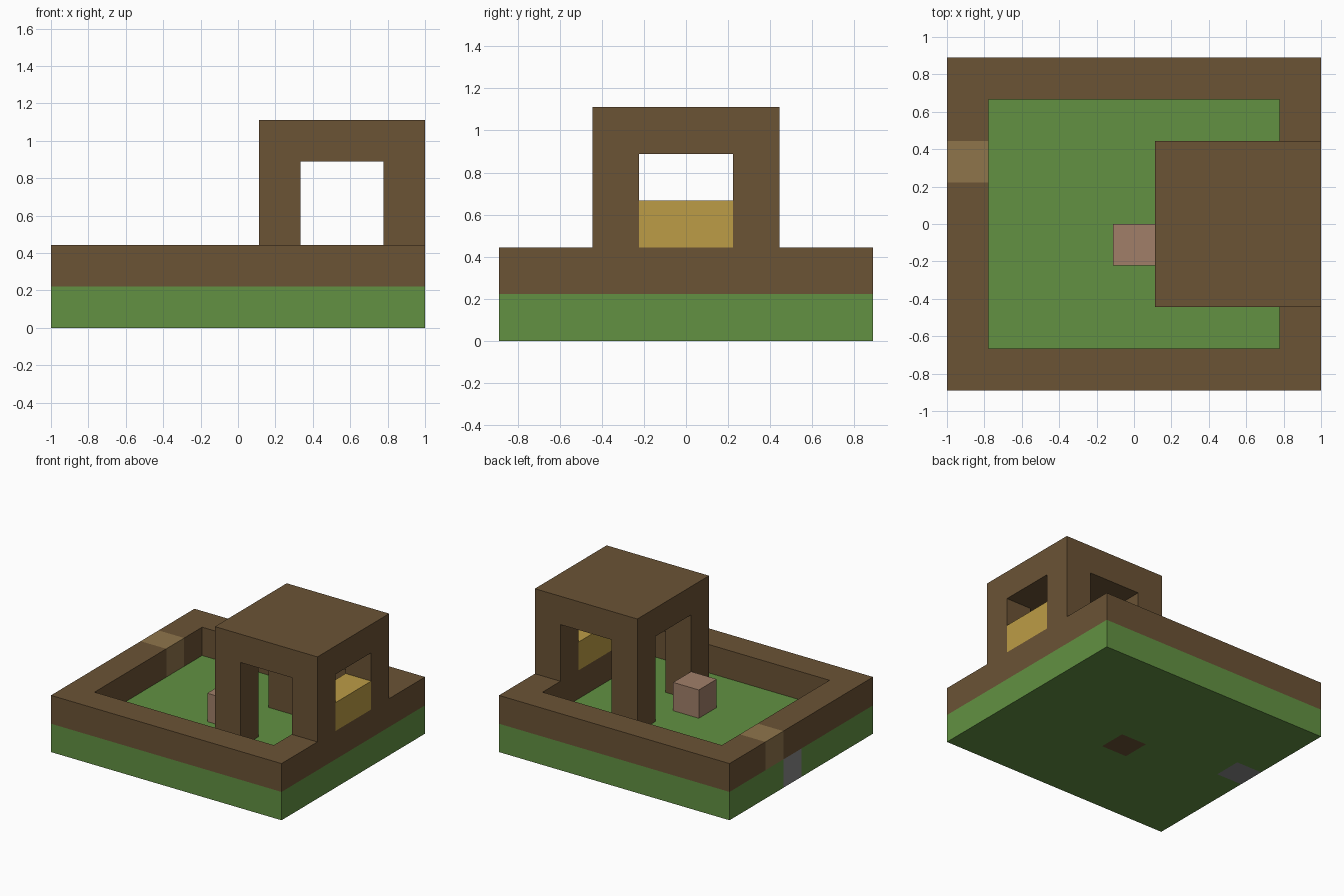
import bpy
import bmesh
from itertools import product
from mathutils import Vector

old = bpy.data.objects.get("Cube")
if old:
    bpy.data.objects.remove(old, do_unlink=True)

CELL = 2 / 9
CORNER = Vector((-4.5, -4.0, 0.0))


def material(name, rgb):
    """Flat material from 8-bit display colour, stored as linear."""
    linear = [((c / 255 + 0.055) / 1.055) ** 2.4 for c in rgb]
    mat = bpy.data.materials.new(name)
    mat.use_nodes = True
    mat.diffuse_color = (*linear, 1)
    bsdf = next(n for n in mat.node_tree.nodes if n.type == 'BSDF_PRINCIPLED')
    bsdf.inputs["Base Color"].default_value = (*linear, 1)
    return mat


def box(x, y, z):
    """Set of block cells; each range is (first, last) inclusive."""
    return set(product(*(range(a, b + 1) for a, b in (x, y, z))))


def cell(x, y, z):
    return {(x, y, z)}


grass = material("grass green", (98, 145, 66))
wood = material("wood brown", (107, 83, 53))
gold = material("straw gold", (188, 156, 70))
tan = material("light wood tan", (143, 117, 75))
pink = material("clay pink", (161, 127, 105))
gray = material("stone gray", (136, 136, 136))

# Single accent blocks
stone = cell(0, 4, 0)
buried = cell(4, 3, 0)
gate = cell(0, 5, 1)
clay = cell(4, 3, 1)

# Ground and the low wall around the yard
ground = box((0, 8), (0, 7), (0, 0)) - stone - buried
yard_wall = box((0, 8), (0, 7), (1, 1)) - box((1, 7), (1, 6), (1, 1)) - gate

# Hut: four corner posts, a flat roof and a half-height panel
posts = set()
for y in (2, 5):
    posts |= box((5, 5), (y, y), (1, 3)) | box((8, 8), (y, y), (2, 3))
roof = box((5, 8), (2, 5), (4, 4))
panel = box((8, 8), (3, 4), (2, 2))

parts = {
    "ground": (ground, grass),
    "yard_wall": (yard_wall, wood),
    "hut_posts": (posts, wood),
    "hut_roof": (roof, wood),
    "window_panel": (panel, gold),
    "gate_block": (gate, tan),
    "clay_block": (clay, pink),
    "stone_block": (stone, gray),
    "buried_block": (buried, wood),
}
solid = set().union(*(cells for cells, _ in parts.values()))


def build(name, cells, mat):
    """Build only the block faces that are open to the air."""
    bm = bmesh.new()
    for pos in sorted(cells):
        centre = Vector(pos) + Vector((0.5, 0.5, 0.5)) + CORNER
        for axis, sign in product(range(3), (-1, 1)):
            normal = Vector((0, 0, 0))
            normal[axis] = sign
            if tuple(int(p + n) for p, n in zip(pos, normal)) in solid:
                continue
            u = Vector((0, 0, 0))
            u[(axis + 1) % 3] = 0.5
            v = normal.cross(u)
            mid = centre + normal * 0.5
            loop = (mid - u - v, mid + u - v, mid + u + v, mid - u + v)
            bm.faces.new([bm.verts.new(p * CELL) for p in loop])
    bmesh.ops.remove_doubles(bm, verts=bm.verts, dist=0.001)
    mesh = bpy.data.meshes.new(name)
    bm.to_mesh(mesh)
    bm.free()
    mesh.materials.append(mat)
    bpy.context.collection.objects.link(bpy.data.objects.new(name, mesh))


for part_name, (part_cells, part_mat) in parts.items():
    build(part_name, part_cells, part_mat)
